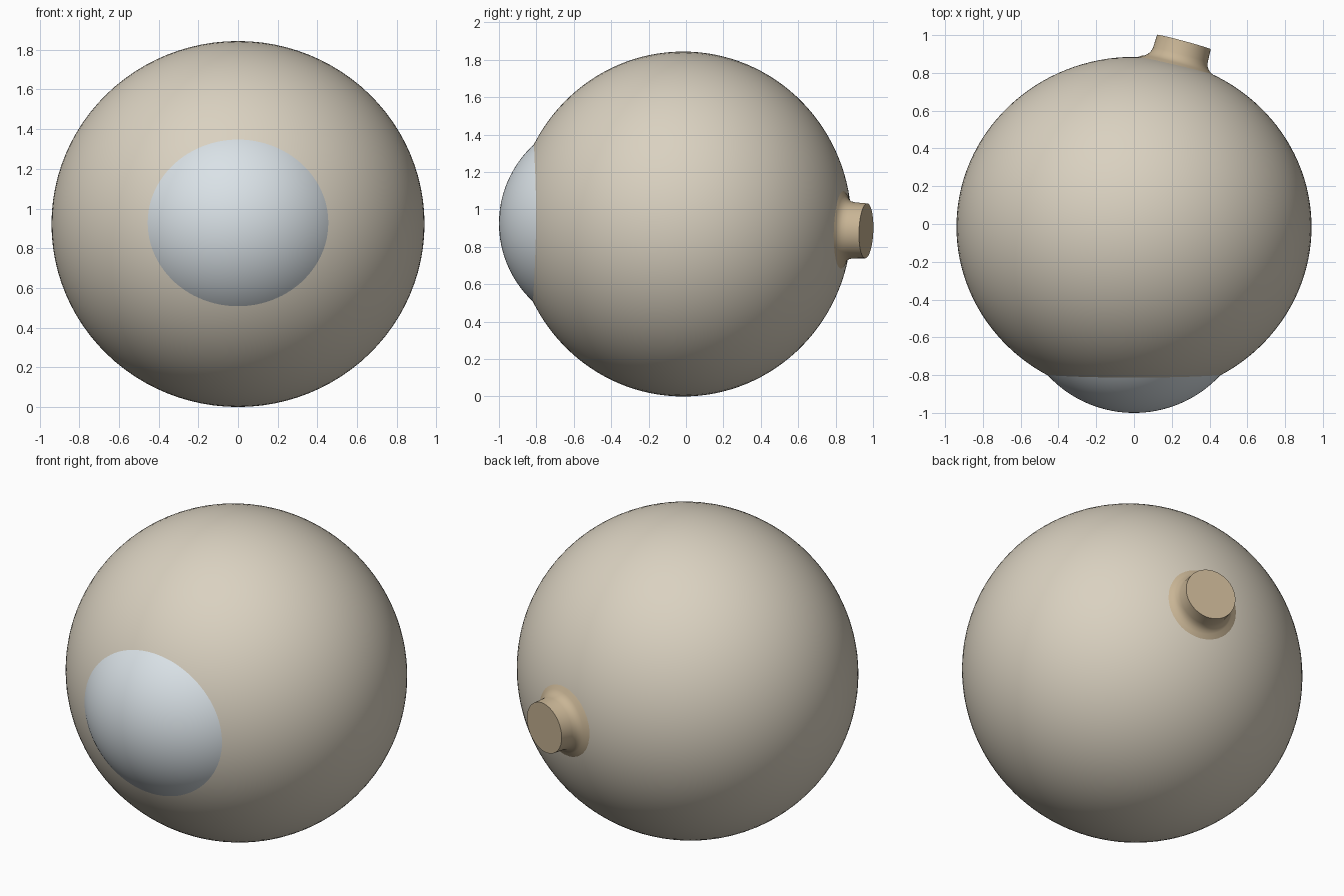
import bpy, bmesh, math
from mathutils import Vector, Matrix

if "Cube" in bpy.data.objects:
    bpy.data.objects.remove(bpy.data.objects["Cube"], do_unlink=True)


def material(name, rgb):
    mat = bpy.data.materials.new(name)
    mat.use_nodes = True
    mat.diffuse_color = (*rgb, 1)
    mat.node_tree.nodes["Principled BSDF"].inputs["Base Color"].default_value = (*rgb, 1)
    return mat


def finish(name, bm, mat):
    bmesh.ops.recalc_face_normals(bm, faces=bm.faces[:])
    mesh = bpy.data.meshes.new(name)
    bm.to_mesh(mesh)
    bm.free()
    mesh.materials.append(mat)
    obj = bpy.data.objects.new(name, mesh)
    bpy.context.collection.objects.link(obj)
    bpy.ops.object.select_all(action='DESELECT')
    obj.select_set(True)
    bpy.context.view_layer.objects.active = obj
    bpy.ops.object.shade_smooth_by_angle(angle=math.radians(40))
    return obj


def ellipsoid(center, radii, segments, rings):
    # Poles lie on the front-back axis
    bm = bmesh.new()
    bmesh.ops.create_uvsphere(bm, u_segments=segments, v_segments=rings, radius=1)
    turn = Matrix.Rotation(math.pi / 2, 4, 'X')
    bm.transform(Matrix.Translation(center) @ Matrix.Diagonal((*radii, 1)) @ turn)
    return bm


ivory = material("ivory", (0.70, 0.64, 0.53))
pale_blue = material("pale blue grey", (0.70, 0.76, 0.80))
tan = material("tan", (0.58, 0.46, 0.30))

# Eyeball body
center = Vector((0, -0.015, 0.922))
finish("sclera", ellipsoid(center, (0.94, 0.90, 0.922), 96, 64), ivory)

# Bulging front lens: the front cap of a smaller ellipsoid
cap = ellipsoid((0, -0.4, 0.925), (0.6135, 0.6, 0.583), 96, 64)
bmesh.ops.bisect_plane(cap, geom=cap.verts[:] + cap.edges[:] + cap.faces[:],
                       plane_co=(0, -0.76, 0), plane_no=(0, 1, 0), clear_outer=True)
finish("cornea", cap, pale_blue)

# Nerve stalk at the back: flared base, straight neck, flat end
profile = [(0.235, 0.86), (0.2, 0.884), (0.182, 0.892), (0.167, 0.904),
           (0.156, 0.92), (0.15, 0.943), (0.147, 1.014)]
stalk = bmesh.new()
rim = [stalk.verts.new((r, 0, d)) for r, d in profile]
edges = [stalk.edges.new(pair) for pair in zip(rim, rim[1:])]
bmesh.ops.spin(stalk, geom=rim + edges, cent=(0, 0, 0), axis=(0, 0, 1),
               angle=math.tau, steps=64, use_merge=True)
bmesh.ops.remove_doubles(stalk, verts=stalk.verts[:], dist=0.0001)
tip = [e for e in stalk.edges if e.is_boundary and e.verts[0].co.z > 1]
bmesh.ops.contextual_create(stalk, geom=tip)
axis = Vector((0.26, 0.963, -0.036)).normalized()
stalk.transform(Matrix.Translation(center) @ axis.to_track_quat('Z', 'Y').to_matrix().to_4x4())
finish("optic_nerve", stalk, tan)
